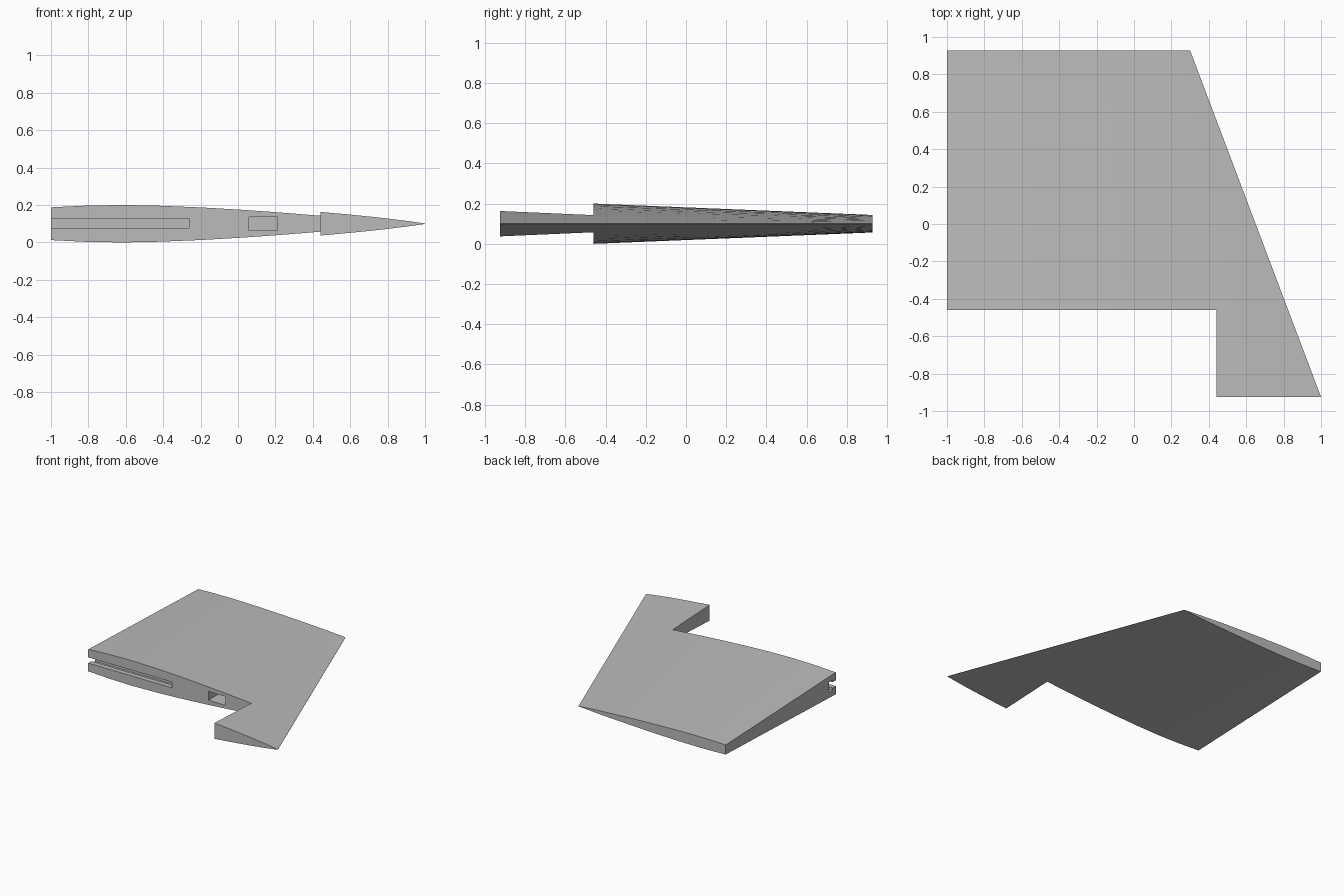
import bpy, bmesh, math

cube = bpy.data.objects.get("Cube")
if cube:
    bpy.data.objects.remove(cube, do_unlink=True)

grey = bpy.data.materials.new("light_grey")
grey.use_nodes = True
colour = (0.5, 0.5, 0.5, 1)
grey.diffuse_color = colour
grey.node_tree.nodes["Principled BSDF"].inputs["Base Color"].default_value = colour

FRONT, STEP, BACK, MID = -0.925, -0.46, 0.928, 0.1

# Half thickness along the chord, leading edge first
PROFILE = [(0, 0.01), (0.02, 0.06), (0.05, 0.13), (0.1, 0.235), (0.15, 0.325),
           (0.21, 0.425), (0.28, 0.53), (0.35, 0.63), (0.45, 0.755), (0.56, 0.87),
           (0.68, 0.96), (0.79, 1), (0.9, 0.965), (1, 0.875)]


def section(y):
    """Closed blade outline at a span position."""
    t = (y - FRONT) / (BACK - FRONT)
    lead = 1 + t * (0.3 - 1)
    thick = 0.119 + t * (0.0435 - 0.119)
    upper = [(lead - u * (lead + 1), y, MID + h * thick) for u, h in PROFILE]
    lower = [(x, y, 2 * MID - z) for x, y, z in reversed(upper)]
    return upper + lower


# Tapered blade lofted from front to back
bm = bmesh.new()
steps = 4
rings = [[bm.verts.new(p) for p in section(FRONT + (BACK - FRONT) * i / steps)]
         for i in range(steps + 1)]
for a, b in zip(rings, rings[1:]):
    for i in range(len(a)):
        j = (i + 1) % len(a)
        bm.faces.new((a[i], a[j], b[j], b[i]))
bm.faces.new(rings[0])
bm.faces.new(rings[-1])
bmesh.ops.recalc_face_normals(bm, faces=bm.faces)
mesh = bpy.data.meshes.new("fin_blade")
bm.to_mesh(mesh)
bm.free()
mesh.materials.append(grey)
blade = bpy.data.objects.new("fin_blade", mesh)
bpy.context.collection.objects.link(blade)


def cut(name, low, high):
    """Subtract a box given by two corners."""
    bpy.ops.mesh.primitive_cube_add(size=1)
    box = bpy.context.object
    box.name = name
    box.location = [(a + b) / 2 for a, b in zip(low, high)]
    box.scale = [b - a for a, b in zip(low, high)]
    box.data.materials.append(grey)
    box.hide_render = True
    mod = blade.modifiers.new(name, "BOOLEAN")
    mod.operation = "DIFFERENCE"
    mod.solver = "EXACT"
    mod.object = box
    bpy.context.view_layer.objects.active = blade
    bpy.ops.object.modifier_apply(modifier=name)
    bpy.data.objects.remove(box, do_unlink=True)


# Step beside the front tab, T-shaped rail slot, and pin pocket
cut("step_cutter", (-1.2, -1.2, -0.3), (0.44, STEP, 0.5))
cut("slot_mouth_cutter", (-1.2, -0.6, 0.078), (-0.26, -0.41, 0.124))
cut("slot_groove_cutter", (-1.2, -0.42, 0.06), (-0.26, -0.375, 0.14))
cut("pocket_cutter", (0.06, -0.6, 0.065), (0.21, -0.23, 0.135))

# Soft skin with crisp cut edges
bpy.ops.object.select_all(action="DESELECT")
blade.select_set(True)
bpy.context.view_layer.objects.active = blade
bpy.ops.object.shade_smooth_by_angle(angle=math.radians(25))
